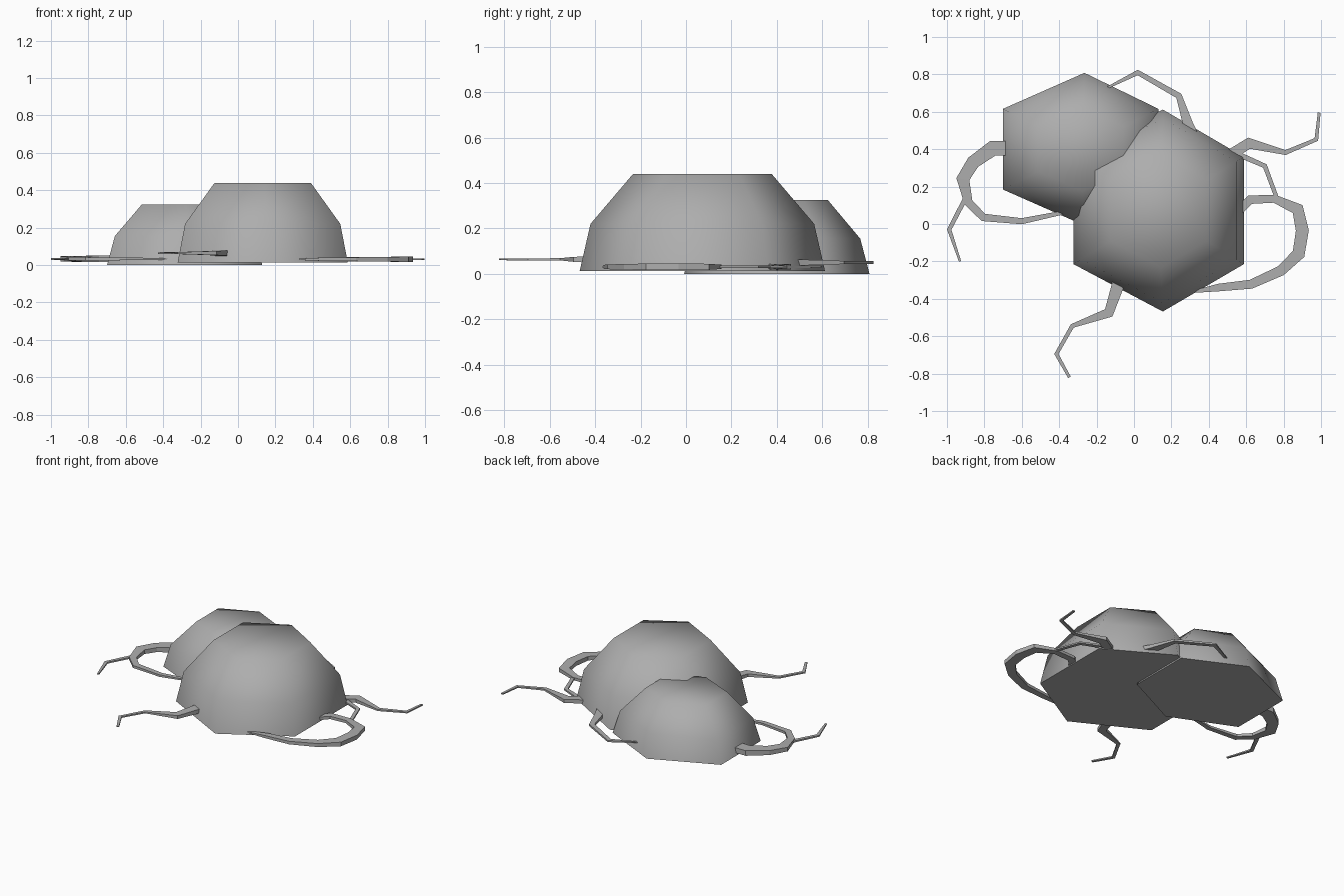
import bpy, bmesh, math
from mathutils import Vector

default = bpy.data.objects.get("Cube")
if default:
    bpy.data.objects.remove(default, do_unlink=True)

grey = bpy.data.materials.new("mid_grey")
grey.use_nodes = True
colour = (0.42, 0.42, 0.42, 1)
grey.diffuse_color = colour
grey.node_tree.nodes["Principled BSDF"].inputs["Base Color"].default_value = colour


def loft(name, rings, smooth_angle):
    """Skin a list of equal-length rings into a closed, capped solid."""
    bm = bmesh.new()
    loops = [[bm.verts.new(p) for p in ring] for ring in rings]
    count = len(loops[0])
    for a, b in zip(loops, loops[1:]):
        for i in range(count):
            j = (i + 1) % count
            bm.faces.new((a[i], a[j], b[j], b[i]))
    bm.faces.new(loops[0][::-1])
    bm.faces.new(loops[-1])
    bmesh.ops.recalc_face_normals(bm, faces=bm.faces)
    mesh = bpy.data.meshes.new(name)
    bm.to_mesh(mesh)
    bm.free()
    mesh.materials.append(grey)
    obj = bpy.data.objects.new(name, mesh)
    bpy.context.collection.objects.link(obj)
    if smooth_angle:
        bpy.ops.object.select_all(action='DESELECT')
        obj.select_set(True)
        bpy.context.view_layer.objects.active = obj
        bpy.ops.object.shade_smooth_by_angle(angle=math.radians(smooth_angle))
    return obj


def dome(name, centre, half_width, side, tip, profile):
    """Six-sided dome: two upright sides, and a tip at the back and front."""
    cx, cy = centre
    tip_x, tip_y = tip
    back = [(half_width, side), (tip_x, tip_y), (-half_width, side)]
    hexagon = back + [(x, -y) for x, y in reversed(back)]
    rings = [[(cx + x * s, cy + y * s, z) for x, y in hexagon] for s, z in profile]
    return loft(name, rings, 85)


def tendril(name, z, path):
    """Flat tapering root with mitred corners; path holds x, y and width."""
    points = [Vector((x, y, 0)) for x, y, w in path]
    rings = []
    for i, (p, (x, y, width)) in enumerate(zip(points, path)):
        before = (p - points[i - 1]).normalized() if i else None
        after = (points[i + 1] - p).normalized() if i < len(points) - 1 else None
        before, after = before or after, after or before
        tangent = (before + after).normalized()
        side = Vector((-tangent.y, tangent.x, 0))
        side *= width / 2 / max(tangent.dot(after), 0.6)
        h = Vector((0, 0, max(width * 0.22, 0.004)))
        mid = p + Vector((0, 0, z))
        rings.append([mid + side + h, mid - side + h, mid - side - h, mid + side - h])
    return loft(name, rings, 0)


# Domes
dome("large_dome", (0.132, 0.072), 0.455, 0.287, (0.022, 0.54),
     [(1, 0.013), (0.912, 0.22), (0.565, 0.44)])
dome("small_dome", (-0.285, 0.4), 0.415, 0.216, (0.02, 0.408),
     [(1, 0), (0.9, 0.155), (0.55, 0.325)])

# Roots on the right side
tendril("right_loop_root", 0.033, [
    (-0.64, 0.405, 0.08), (-0.755, 0.405, 0.08), (-0.86, 0.33, 0.07),
    (-0.915, 0.24, 0.065), (-0.885, 0.115, 0.045), (-0.805, 0.035, 0.04),
    (-0.6, 0.015, 0.032), (-0.36, 0.065, 0.02)])
tendril("right_branch_root", 0.033, [
    (-0.9, 0.14, 0.025), (-0.988, -0.03, 0.022), (-0.93, -0.2, 0.012)])

# Roots at the back and front
tendril("back_root", 0.05, [
    (0.32, 0.45, 0.07), (0.29, 0.53, 0.055), (0.24, 0.685, 0.032),
    (0.02, 0.81, 0.026), (-0.14, 0.73, 0.012)])
tendril("front_root", 0.064, [
    (-0.07, -0.26, 0.07), (-0.09, -0.34, 0.065), (-0.135, -0.475, 0.05),
    (-0.33, -0.545, 0.022), (-0.415, -0.695, 0.02), (-0.345, -0.82, 0.016)])

# Roots on the left side
tendril("left_loop_root", 0.031, [
    (0.54, 0.05, 0.05), (0.62, 0.13, 0.045), (0.75, 0.135, 0.042),
    (0.875, 0.08, 0.06), (0.9, -0.035, 0.068), (0.88, -0.16, 0.065),
    (0.785, -0.25, 0.055), (0.625, -0.322, 0.048), (0.45, -0.34, 0.04),
    (0.33, -0.36, 0.015)])
tendril("left_back_root", 0.031, [
    (0.5, 0.36, 0.06), (0.615, 0.432, 0.055), (0.81, 0.382, 0.025),
    (0.975, 0.452, 0.02), (0.99, 0.595, 0.015)])
tendril("left_branch_root", 0.031, [
    (0.54, 0.38, 0.03), (0.7, 0.31, 0.024), (0.765, 0.135, 0.022)])
